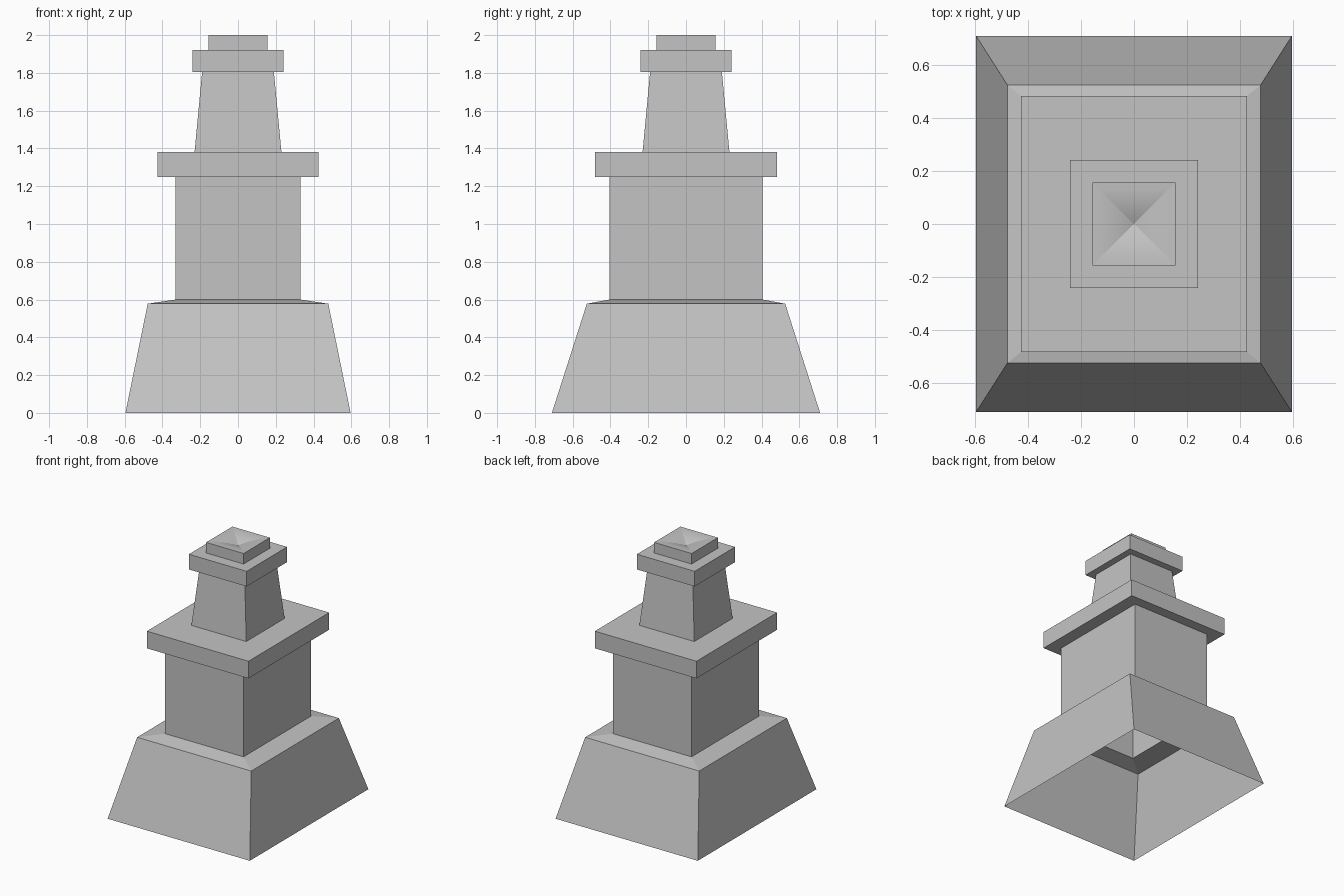
import bpy
import bmesh

# Remove the default cube
if "Cube" in bpy.data.objects:
    bpy.data.objects.remove(bpy.data.objects["Cube"], do_unlink=True)

# Single stone colour
GREY = (0.55, 0.55, 0.55, 1.0)
stone = bpy.data.materials.new("grey_stone")
stone.use_nodes = True
stone.diffuse_color = GREY
for node in stone.node_tree.nodes:
    if node.type == "BSDF_PRINCIPLED":
        node.inputs["Base Color"].default_value = GREY


def loft(name, rings, smooth=False):
    """Hollow rectangular shell through rings of (height, half width, half depth)."""
    bm = bmesh.new()
    loops = []
    for z, hx, hy in rings:
        if hx == 0:
            loops.append([bm.verts.new((0, 0, z))])
        else:
            corners = ((-hx, -hy), (hx, -hy), (hx, hy), (-hx, hy))
            loops.append([bm.verts.new((x, y, z)) for x, y in corners])
    for low, high in zip(loops, loops[1:]):
        for i in range(4):
            j = (i + 1) % 4
            top = [high[j], high[i]] if len(high) == 4 else high
            face = bm.faces.new([low[i], low[j]] + top)
            face.smooth = smooth
        # Keep the corner ridges crisp
        for i in range(4):
            edge = bm.edges.get((low[i], high[i % len(high)]))
            edge.smooth = False
    mesh = bpy.data.meshes.new(name)
    bm.to_mesh(mesh)
    bm.free()
    mesh.materials.append(stone)
    obj = bpy.data.objects.new(name, mesh)
    bpy.context.collection.objects.link(obj)
    return obj


# Half sizes shared by neighbouring parts
BODY = (0.33, 0.405)
LEDGE = (0.426, 0.483)
NECK_LOW = (0.23, 0.23)
NECK_TOP = (0.19, 0.19)
COLLAR = (0.242, 0.242)
CAP = (0.157, 0.157)

# Flared base, open underneath, with a shallow sloped shoulder
loft("flared_base", [(0, 0.596, 0.71), (0.578, 0.478, 0.525), (0.60, *BODY)])

# Main block and the slab on top of it
loft("body", [(0.60, *BODY), (1.25, *BODY)])
loft("ledge", [(1.25, *BODY), (1.25, *LEDGE), (1.38, *LEDGE), (1.38, *NECK_LOW)])

# Tapered neck and its collar
loft("neck", [(1.38, *NECK_LOW), (1.805, *NECK_TOP)])
loft("collar", [(1.805, *NECK_TOP), (1.805, *COLLAR), (1.92, *COLLAR), (1.92, *CAP)])

# Small cap with a softly dished top
loft("cap", [(1.92, *CAP), (2.0, *CAP)])
STEPS = 6
dish = []
for k in range(STEPS + 1):
    t = k / STEPS
    half = CAP[0] * (1 - t)
    dish.append((2.0 - 0.04 * t * t, half, half))
loft("cap_dish", dish, smooth=True)
